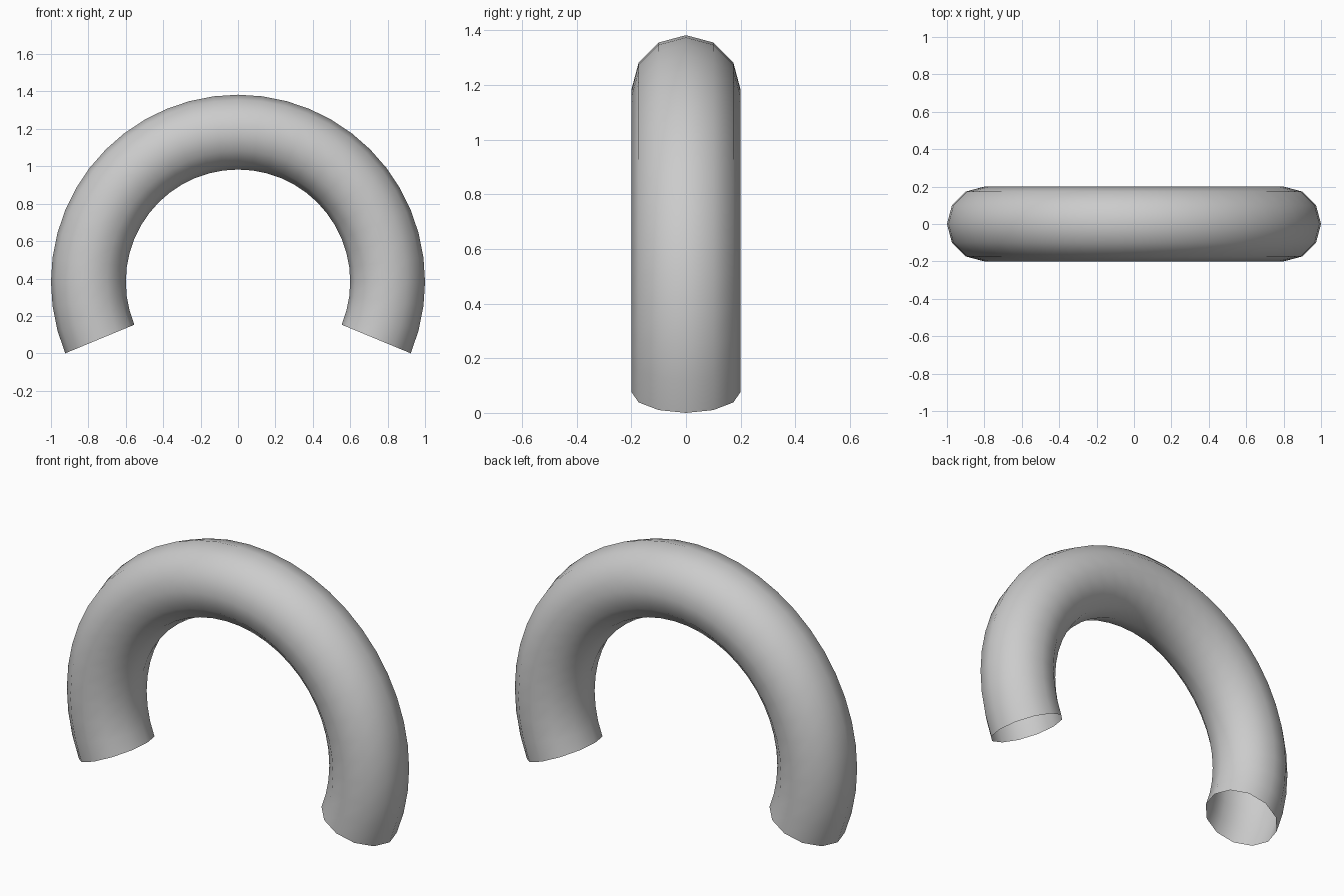
import bpy, bmesh
from math import radians, sin, cos, pi
from mathutils import Matrix, Vector

if "Cube" in bpy.data.objects:
    bpy.data.objects.remove(bpy.data.objects["Cube"])

R, r = 0.8, 0.2            # ring radius and tube radius
SIDES, STEPS = 12, 30      # tube sides, segments along the arc
ARC, DIP = radians(225), radians(22.5)
centre_z = (R + r) * sin(DIP)

# Open tube: a circle profile spun through 225 degrees
bm = bmesh.new()
start = Matrix.Rotation(DIP, 3, 'Y')
ring = [bm.verts.new(start @ Vector((R + r * cos(2 * pi * i / SIDES), r * sin(2 * pi * i / SIDES), 0)))
        for i in range(SIDES)]
edges = [bm.edges.new((ring[i], ring[(i + 1) % SIDES])) for i in range(SIDES)]
bmesh.ops.spin(bm, geom=ring + edges, cent=(0, 0, 0), axis=(0, -1, 0),
               angle=ARC, steps=STEPS, use_duplicate=False)
bmesh.ops.translate(bm, verts=bm.verts, vec=(0, 0, centre_z))
bmesh.ops.recalc_face_normals(bm, faces=bm.faces)

# Make the normals point away from the tube's centre line
f = bm.faces[:][0]
c = f.calc_center_median() - Vector((0, 0, centre_z))
axis_point = Vector((c.x, 0, c.z)).normalized() * R
if f.normal.dot(c - axis_point) < 0:
    bmesh.ops.reverse_faces(bm, faces=bm.faces)
for f in bm.faces:
    f.smooth = True

mesh = bpy.data.meshes.new("arched_tube")
bm.to_mesh(mesh)
bm.free()
bpy.context.collection.objects.link(bpy.data.objects.new("arched_tube", mesh))
